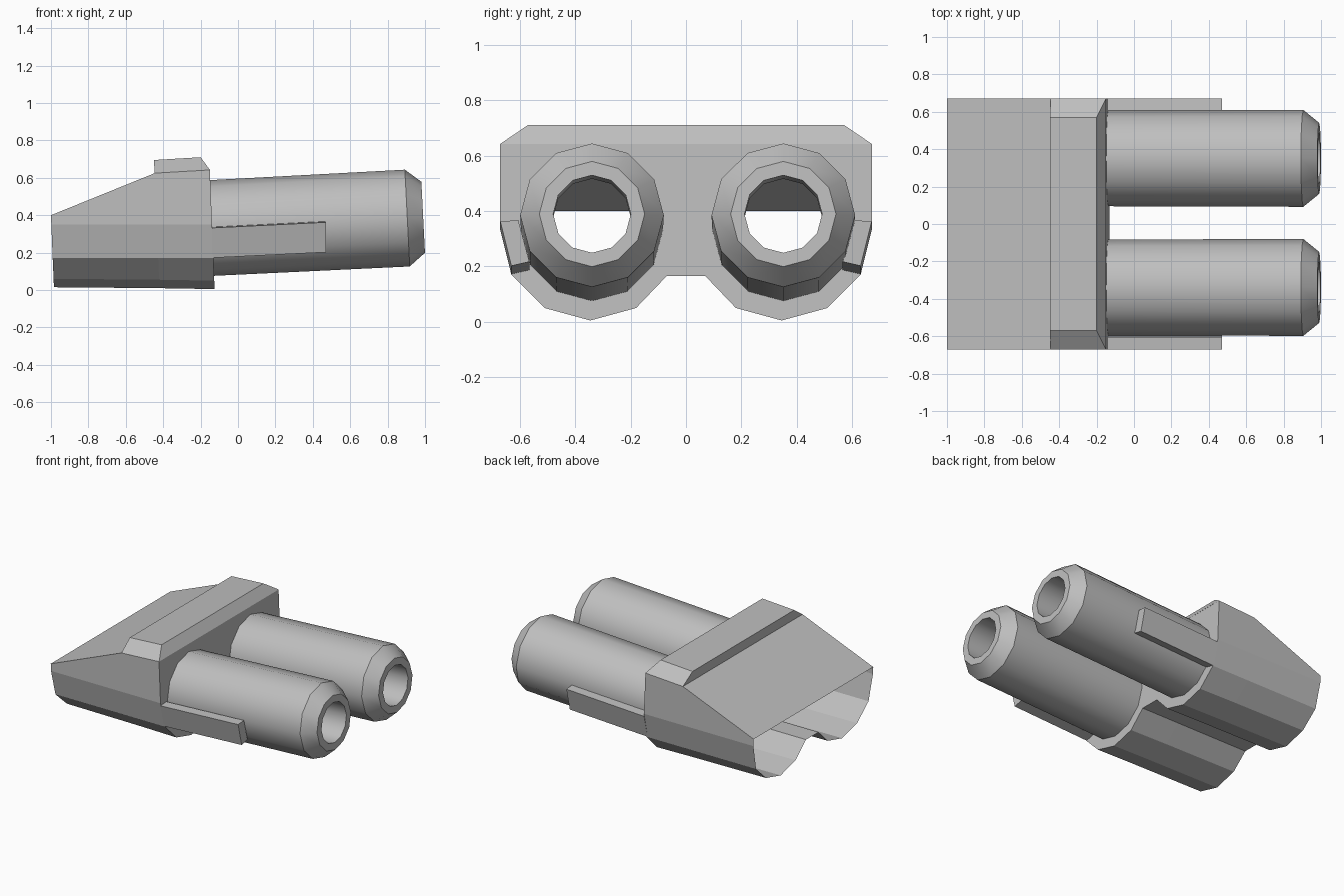
import bpy, bmesh
from math import sin, cos, pi, radians

cube = bpy.data.objects.get("Cube")
if cube:
    bpy.data.objects.remove(cube)

grey = bpy.data.materials.new("plain grey")
grey.use_nodes = True
colour = (0.52, 0.52, 0.52, 1)
grey.diffuse_color = colour
grey.node_tree.nodes["Principled BSDF"].inputs["Base Color"].default_value = colour


def finish(bm, name, smooth=False):
    bmesh.ops.recalc_face_normals(bm, faces=bm.faces)
    mesh = bpy.data.meshes.new(name)
    bm.to_mesh(mesh)
    bm.free()
    mesh.materials.append(grey)
    obj = bpy.data.objects.new(name, mesh)
    bpy.context.collection.objects.link(obj)
    if smooth:
        bpy.ops.object.select_all(action='DESELECT')
        obj.select_set(True)
        bpy.context.view_layer.objects.active = obj
        bpy.ops.object.shade_smooth_by_angle(angle=radians(31))
    return obj


def loft(bm, sections):
    """Skin a row of closed sections; returns the vertex rings."""
    rings = [[bm.verts.new(p) for p in s] for s in sections]
    for a, b in zip(rings, rings[1:]):
        for i in range(len(a)):
            j = (i + 1) % len(a)
            bm.faces.new((a[i], a[j], b[j], b[i]))
    return rings


SIDES = 12
TILT = radians(2.9)
LEAN = 0.04  # the housing ends lean back slightly as they rise
CENTRE, SHIFT = 0.345, 0.006


def section(x, roof, drop):
    """Housing outline with a twin rounded belly."""
    half = [(0.67, roof), (0.67, 0.35), (0.63, 0.17), (0.51, 0.05),
            (0.345, 0.005), (0.18, 0.05), (0.07, 0.165)]
    pts = half + [(-y, z) for y, z in reversed(half)]
    return [(x - LEAN * z, y, z + (drop if z < 0.1 else 0)) for y, z in pts]


# Housing: open-backed shell with sloping roof
bm = bmesh.new()
loft(bm, [section(-0.984, 0.40, 0.01), section(-0.42, 0.625, 0.005),
          section(-0.125, 0.642, 0)])
finish(bm, "housing")

# Front wall with two round openings
bm = bmesh.new()
loops = [section(-0.125, 0.642, 0)]
for side in (-1, 1):
    loop = []
    for k in range(SIDES):
        a = 2 * pi * k / SIDES
        z = 0.332 + 0.255 * sin(a)
        loop.append((-0.125 - LEAN * z, side * CENTRE + SHIFT + 0.255 * cos(a), z))
    loops.append(loop)
for loop in loops:
    verts = [bm.verts.new(p) for p in loop]
    for i, v in enumerate(verts):
        bm.edges.new((v, verts[i - 1]))
bmesh.ops.triangle_fill(bm, use_beauty=True, edges=bm.edges[:], normal=(1, 0, LEAN))
finish(bm, "front_wall")

# Raised ridge across the roof, chamfered at the front and the ends
bm = bmesh.new()
loft(bm, [[(-0.445, -0.67, 0.625), (-0.445, 0.67, 0.625),
           (-0.15, 0.67, 0.642), (-0.15, -0.67, 0.642)],
          [(-0.45, -0.57, 0.695), (-0.45, 0.57, 0.695),
           (-0.2, 0.57, 0.71), (-0.2, -0.57, 0.71)]])
bm.verts.ensure_lookup_table()
bm.faces.new(bm.verts[4:8])
finish(bm, "roof_ridge")


# Barrels: tilted tubes with a chamfered muzzle and short bore
def barrel_ring(y, along, radius):
    cx, cz = 0.99 - along * cos(TILT), 0.389 - along * sin(TILT)
    ring = []
    for k in range(SIDES):
        a = 2 * pi * k / SIDES
        up = radius * sin(a)
        ring.append((cx - up * sin(TILT), y + radius * cos(a), cz + up * cos(TILT)))
    return ring


for name, side in (("right_barrel", -1), ("left_barrel", 1)):
    bm = bmesh.new()
    steps = [(1.135, 0.256), (0.085, 0.259), (0, 0.19), (0, 0.14), (0.25, 0.14)]
    loft(bm, [barrel_ring(side * CENTRE + SHIFT, d, r) for d, r in steps])
    finish(bm, name, smooth=True)

# Side rails running forward along the barrels
for name, side in (("right_rail", -1), ("left_rail", 1)):
    bm = bmesh.new()
    shape = [(0.67, 0.36), (0.605, 0.365), (0.565, 0.215), (0.63, 0.2)]
    ends = loft(bm, [[(x, side * y, z + rise) for y, z in shape]
                     for x, rise in ((-0.14, -0.028), (0.47, 0.002))])
    for ring in ends:
        bm.faces.new(ring)
    finish(bm, name)
